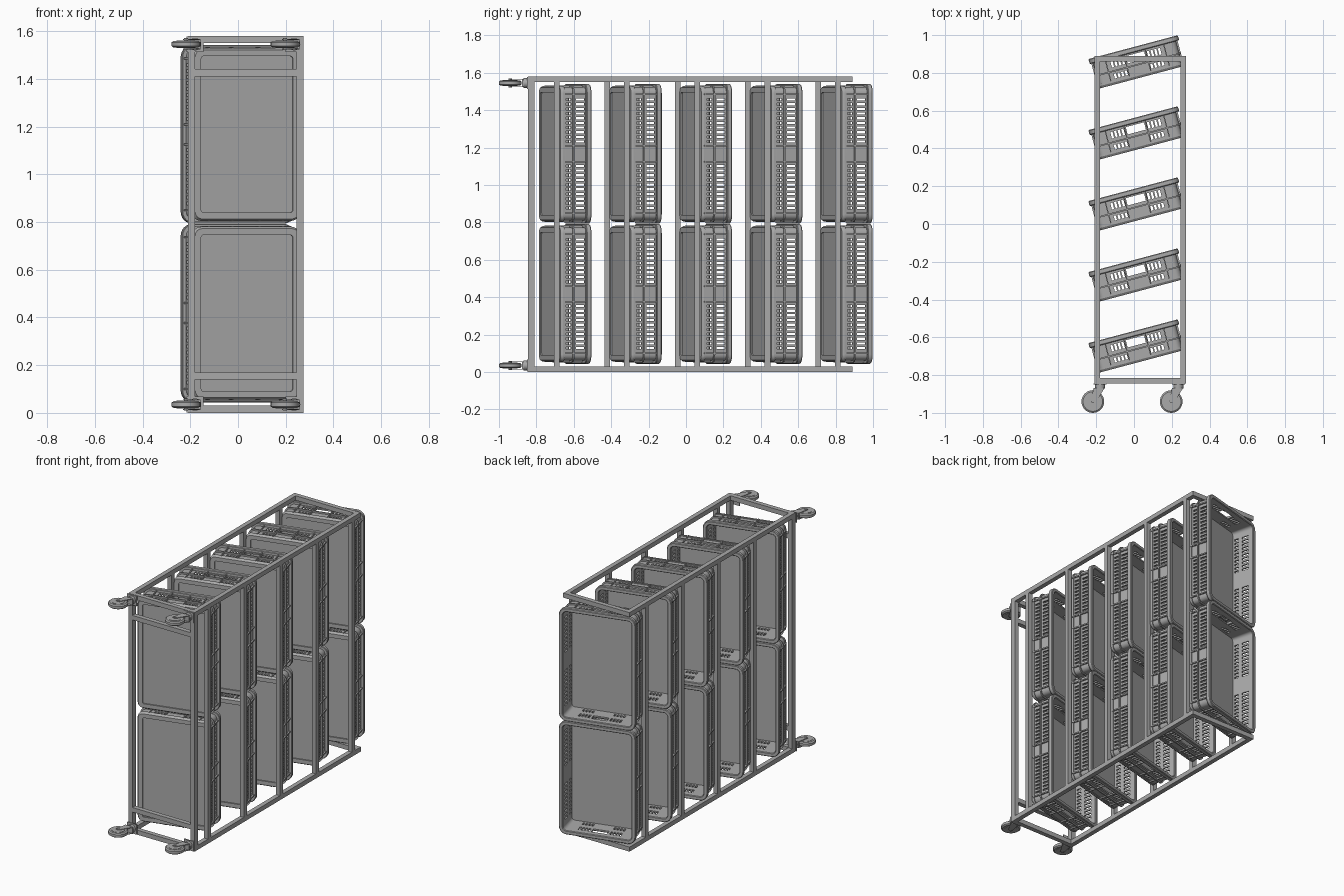
import bpy, bmesh, math
from mathutils import Matrix, Vector

if "Cube" in bpy.data.objects:
    bpy.data.objects.remove(bpy.data.objects["Cube"])

grey = bpy.data.materials.new("plain_grey")
grey.use_nodes = True
grey.diffuse_color = (0.4, 0.4, 0.4, 1)
grey.node_tree.nodes["Principled BSDF"].inputs["Base Color"].default_value = (0.4, 0.4, 0.4, 1)


def add_box(bm, lo, hi):
    lo, hi = Vector(lo), Vector(hi)
    size = hi - lo
    m = Matrix.Translation((lo + hi) / 2) @ Matrix.Diagonal((*size, 1))
    bmesh.ops.create_cube(bm, size=1, matrix=m)


def add_disc(bm, centre, radius, depth, axis="z", sides=32, top=None):
    rot = Matrix.Rotation(math.pi / 2, 4, "X") if axis == "y" else Matrix()
    bmesh.ops.create_cone(bm, cap_ends=True, segments=sides, radius1=radius,
                          radius2=radius if top is None else top, depth=depth,
                          matrix=Matrix.Translation(centre) @ rot)


def finish(name, bm):
    mesh = bpy.data.meshes.new(name)
    bmesh.ops.recalc_face_normals(bm, faces=bm.faces)
    bm.to_mesh(mesh)
    bm.free()
    return place(name, mesh)


def place(name, mesh):
    if not mesh.materials:
        mesh.materials.append(grey)
    mesh.shade_smooth()
    mesh.set_sharp_from_angle(angle=math.radians(30))
    ob = bpy.data.objects.new(name, mesh)
    bpy.context.collection.objects.link(ob)
    return ob


# Frame of square tube
XS, ZS, T = (-0.195, 0.26), (0.015, 1.565), 0.015
FRONT, BACK, TOP = -0.845, 0.89, 1.58
PITCH = 0.376

bm = bmesh.new()
for x in XS:
    for z in ZS:
        add_box(bm, (x - T, FRONT, z - T), (x + T, BACK, z + T))
finish("frame_posts", bm)

bm = bmesh.new()
for z in ZS:
    for y in (FRONT + T, BACK - T):
        add_box(bm, (XS[0] + T, y - T, z - T), (XS[1] - T, y + T, z + T))
for z in (0.155, 1.425):
    add_box(bm, (XS[0] + T, FRONT, z - T), (XS[1] - T, FRONT + 2 * T, z + T))
finish("frame_cross_bars", bm)

bm = bmesh.new()
for x in XS:
    add_box(bm, (x - T, FRONT, 2 * T), (x + T, FRONT + 0.035, TOP - 2 * T))
finish("frame_end_bars", bm)

bm = bmesh.new()
for i in range(5):
    for x, y in zip(XS, (-0.797, -0.692)):
        if i or x > 0:
            y += i * PITCH
            add_box(bm, (x - T, y - T, 2 * T), (x + T, y + T, TOP - 2 * T))
finish("shelf_bars", bm)

# Tray shell: rounded rectangles lofted along a profile of (height, inset)
HU, HW, H = 0.245, 0.374, 0.166


def ring(bm, v, inset, radius=0.05, steps=6):
    r = max(radius - inset, 0.012)
    verts = []
    for k, (su, sw) in enumerate(((1, 1), (-1, 1), (-1, -1), (1, -1))):
        for j in range(steps + 1):
            a = math.pi / 2 * (k + j / steps)
            verts.append(bm.verts.new((su * (HU - inset - r) + r * math.cos(a), v,
                                       sw * (HW - inset - r) + r * math.sin(a))))
    return verts


profile = [(0.008, 0.05), (0.008, 0.046), (0, 0.046), (0, 0.02), (0.012, 0.012),
           (0.022, 0.012), (0.022, 0.018), (0.066, 0.018), (0.066, 0.008),
           (0.074, 0.008), (0.074, 0.018), (0.138, 0.018), (0.138, 0.003),
           (0.142, 0), (0.162, 0), (H, 0.004), (H, 0.022), (0.162, 0.026), (0.016, 0.03)]
bm = bmesh.new()
rings = [ring(bm, *p) for p in profile]
for a, b in zip(rings, rings[1:]):
    for i in range(len(a)):
        j = (i + 1) % len(a)
        bm.faces.new((a[i], a[j], b[j], b[i]))
bm.faces.new(rings[0])
bm.faces.new(rings[-1])
shell = finish("tray_shell", bm)

# Cutters: wall slots and hand holes
bm = bmesh.new()
for side in (-1, 1):
    for sign in (-1, 1):
        for lo, hi in ((0.03, 0.058), (0.084, 0.13)):
            for k in range(10):
                w = sign * (0.065 + 0.025 * k)
                u = side * (HU - 0.02)
                add_box(bm, (u - 0.03, lo, w - 0.006), (u + 0.03, hi, w + 0.006))
        for lo, hi in ((0.03, 0.056), (0.09, 0.126)):
            for k in range(4):
                u, w = sign * (0.07 + 0.02 * k), side * (HW - 0.02)
                add_box(bm, (u - 0.006, lo, w - 0.03), (u + 0.006, hi, w + 0.03))
    w = side * (HW - 0.02)
    add_box(bm, (-0.05, 0.09, w - 0.03), (0.05, 0.13, w + 0.03))
cutter = finish("slot_cutter", bm)
cutter.hide_render = True

mod = shell.modifiers.new("slots", "BOOLEAN")
mod.operation, mod.solver, mod.object = "DIFFERENCE", "EXACT", cutter
graph = bpy.context.evaluated_depsgraph_get()
tray_mesh = bpy.data.meshes.new_from_object(shell.evaluated_get(graph))
bpy.data.objects.remove(shell)
bpy.data.objects.remove(cutter)

# Upright ribs on the tray walls
bm = bmesh.new()
bm.from_mesh(tray_mesh)
for side in (-1, 1):
    for w in (-0.318, -0.042, 0.042, 0.318):
        u = sorted((side * (HU - 0.021), side * (HU - 0.009)))
        add_box(bm, (u[0], 0.014, w - 0.004), (u[1], 0.14, w + 0.004))
    for u in (-0.16, -0.058, 0.058, 0.16):
        w = sorted((side * (HW - 0.021), side * (HW - 0.009)))
        add_box(bm, (u - 0.003, 0.014, w[0]), (u + 0.003, 0.14, w[1]))
bm.to_mesh(tray_mesh)
bm.free()

# Ten tilted trays
for i in range(5):
    for label, z in (("lower", 0.418), ("upper", 1.167)):
        tray = place(f"tray_{i + 1}_{label}", tray_mesh)
        tray.location = (0.038, -0.728 + i * PITCH, z)
        tray.rotation_euler.z = math.radians(14.9)

# Swivel casters
for sx, side in ((-0.18, "right"), (0.235, "left")):
    for z, level in ((0.035, "lower"), (1.545, "upper")):
        wx, wy = sx - 0.038, -0.94
        bm = bmesh.new()
        add_disc(bm, (wx, wy, z), 0.06, 0.016)
        for s in (-1, 1):
            add_disc(bm, (wx, wy, z + s * 0.011), 0.06 if s > 0 else 0.052, 0.006,
                     top=0.052 if s > 0 else 0.06)
            add_disc(bm, (wx, wy, z + s * 0.012), 0.04, 0.008)
        finish(f"caster_wheel_{side}_{level}", bm)

        bm = bmesh.new()
        add_box(bm, (sx - 0.035, FRONT - 0.006, z - 0.033), (sx + 0.035, FRONT, z + 0.033))
        add_disc(bm, (sx, FRONT - 0.015, z), 0.026, 0.02, axis="y")
        add_box(bm, (sx - 0.035, FRONT - 0.032, z - 0.022), (sx + 0.022, FRONT - 0.024, z + 0.022))
        # Fork cheeks narrowing to the axle
        for s in (-1, 1):
            outline = ((sx - 0.035, -0.872), (sx + 0.022, -0.872),
                       (wx + 0.014, wy - 0.008), (wx - 0.012, wy - 0.008))
            face = bm.faces.new([bm.verts.new((x, y, z + s * 0.018)) for x, y in outline])
            out = bmesh.ops.extrude_face_region(bm, geom=[face])
            moved = [g for g in out["geom"] if isinstance(g, bmesh.types.BMVert)]
            bmesh.ops.translate(bm, verts=moved, vec=(0, 0, s * 0.004))
        add_disc(bm, (wx, wy, z), 0.009, 0.05, sides=12)
        finish(f"caster_fork_{side}_{level}", bm)
